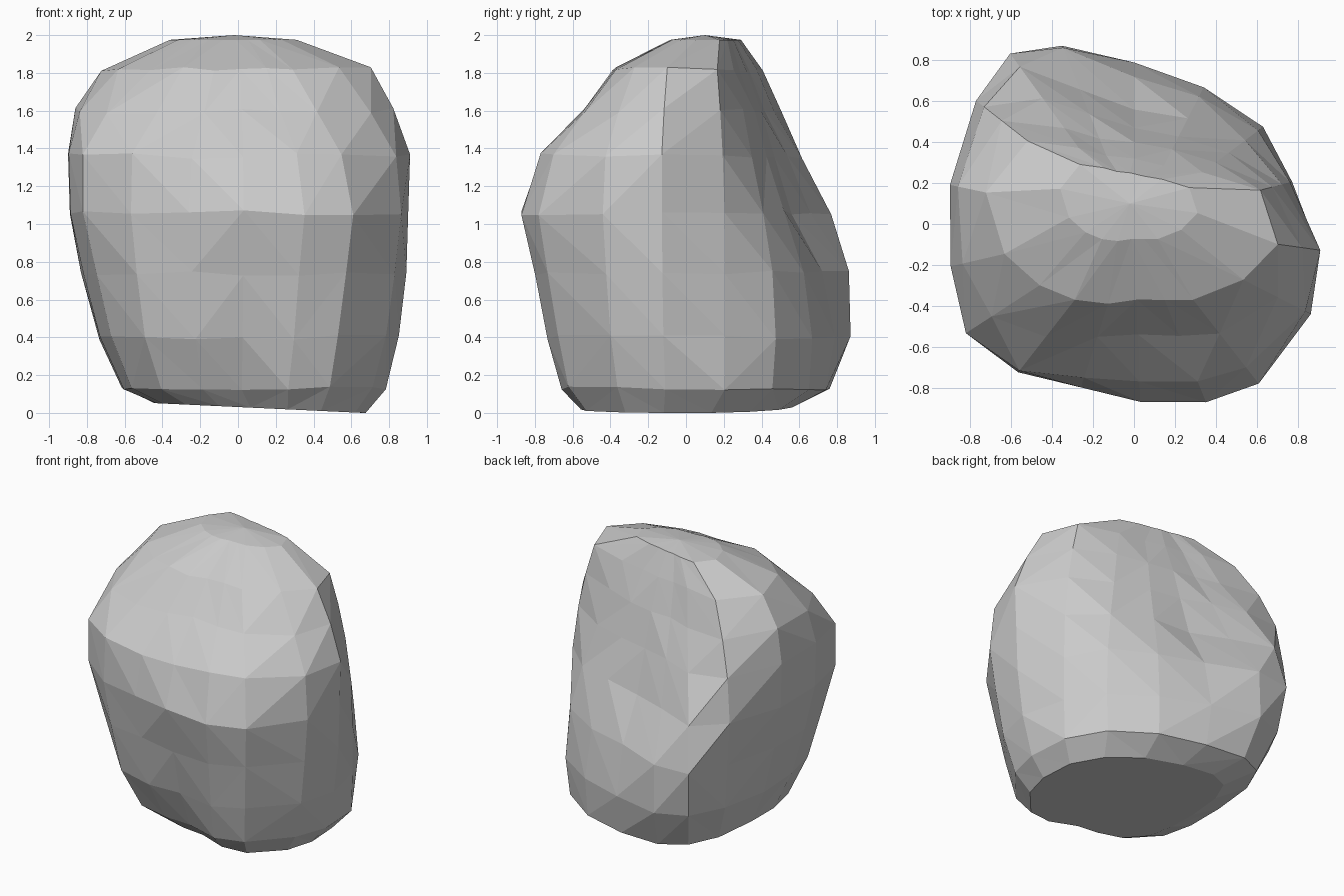
import bpy, bmesh, random
from math import cos, sin, radians

if "Cube" in bpy.data.objects:
    bpy.data.objects.remove(bpy.data.objects["Cube"])

random.seed(4)

# Corner directions (degrees counter-clockwise from +x)
ANGLES = (-8, 15, 37, 63, 90, 112, 126, 142, 168, 193, 213, 232, 252, 272, 292, 308, 333)
N = len(ANGLES)

# Horizontal slices: height -> radius in each corner direction
SLICES = {
    0.13: (.79, .79, .76, .73, .74, .82, .83, .74, .63, .62, .67, .66, .60, .58, .71, .79, .80),
    0.40: (.86, .80, .79, .75, .79, .94, .97, .88, .75, .75, .80, .80, .73, .70, .79, .86, .88),
    0.74: (.90, .80, .76, .70, .72, .93, 1.03, .93, .85, .84, .89, .87, .79, .78, .86, .93, .93),
    1.06: (.91, .79, .68, .58, .56, .71, .95, .98, .91, .91, .98, .92, .84, .87, .94, .99, .97),
    1.36: (.92, .75, .58, .48, .47, .58, .76, .93, .92, .92, .98, .91, .79, .77, .83, .89, .94),
    1.60: (.83, .70, .50, .41, .40, .45, .58, .82, .88, .86, .83, .70, .58, .54, .59, .68, .79),
    1.82: (.71, .64, .42, .32, .32, .36, .46, .66, .74, .65, .55, .47, .41, .37, .40, .47, .60),
}

bm = bmesh.new()


def ring(radii, height, scale=1, dx=0, dy=0):
    verts = []
    for a, r in zip(ANGLES, radii):
        x = r * scale * cos(radians(a)) + dx
        y = r * scale * sin(radians(a)) + dy
        verts.append(bm.verts.new((x, y, height(x))))
    return verts


rows = list(SLICES.items())
# Slightly tilted base, uneven body slices, flat crown
rings = [ring(rows[0][1], lambda x: max(0, .031 - .047 * x), .8, .05, -.03)]
for z, radii in rows:
    amp = .015 if .2 < z < 1.7 else .01
    rings.append(ring(radii, lambda x, z=z, a=amp: z + random.uniform(-a, a)))
rings.append(ring(rows[-1][1], lambda x: 1.975, .47, -.02, .1))

# Triangular facets, splitting each quad along its outward diagonal
for a, b in zip(rings, rings[1:]):
    for k in range(N):
        n = (k + 1) % N
        p, q, r, s = a[k], a[n], b[n], b[k]
        mid_pr, mid_qs = (p.co + r.co) / 2, (q.co + s.co) / 2
        if mid_pr.xy.length > mid_qs.xy.length:
            tris = ((p, q, r), (p, r, s))
        else:
            tris = ((p, q, s), (q, r, s))
        for t in tris:
            bm.faces.new(t)

# Top and bottom caps
crown = bm.verts.new((-.02, .1, 2))
base = bm.verts.new((.05, 0, .03))
for k in range(N):
    n = (k + 1) % N
    bm.faces.new((rings[-1][k], rings[-1][n], crown))
    bm.faces.new((rings[0][n], rings[0][k], base))

# Merge nearly flat facets into larger irregular ones
bmesh.ops.dissolve_limit(bm, angle_limit=.06, verts=bm.verts[:], edges=bm.edges[:])
bmesh.ops.triangulate(bm, faces=bm.faces[:])
bmesh.ops.recalc_face_normals(bm, faces=bm.faces[:])

mesh = bpy.data.meshes.new("boulder")
bm.to_mesh(mesh)
bm.free()
boulder = bpy.data.objects.new("boulder", mesh)
bpy.context.collection.objects.link(boulder)
